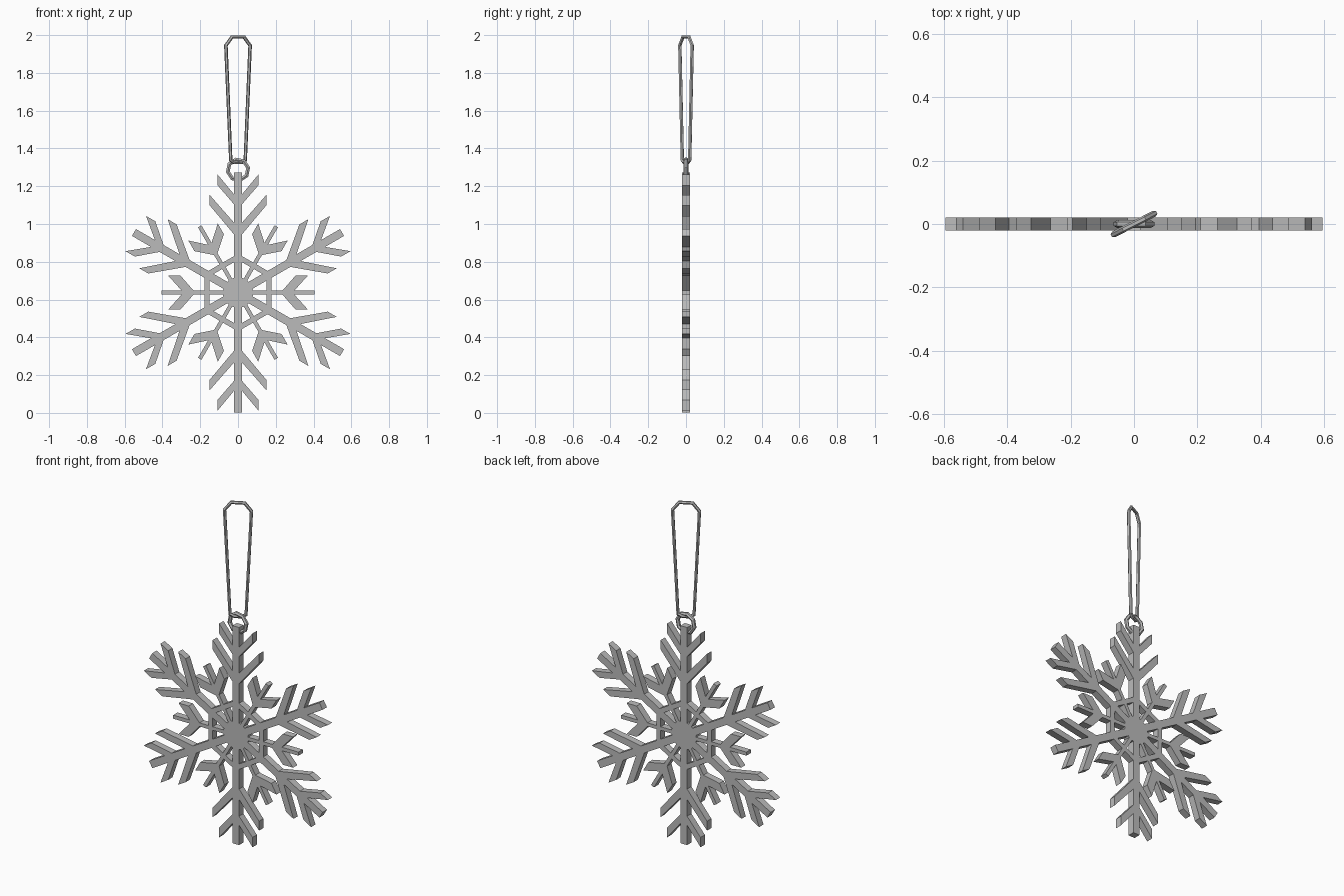
import bpy, bmesh
from math import sin, cos, pi, radians
from mathutils import Matrix, Vector

if "Cube" in bpy.data.objects:
    bpy.data.objects.remove(bpy.data.objects["Cube"])

CENTRE = 0.637
grey = bpy.data.materials.new("silver grey")
grey.use_nodes = True
tone = (0.5, 0.5, 0.5, 1)
grey.diffuse_color = tone
grey.node_tree.nodes["Principled BSDF"].inputs["Base Color"].default_value = tone


def curve_object(name, loops, dims, **settings):
    """Closed straight-edged splines, turned into one clean mesh."""
    data = bpy.data.curves.new(name, "CURVE")
    data.dimensions = dims
    for key, value in settings.items():
        setattr(data, key, value)
    for loop in loops:
        spline = data.splines.new("POLY")
        spline.points.add(len(loop) - 1)
        for point, co in zip(spline.points, loop):
            point.co = (*Vector(co).to_3d(), 1)
        spline.use_cyclic_u = True
    obj = bpy.data.objects.new(name, data)
    bpy.context.collection.objects.link(obj)
    bpy.ops.object.select_all(action="DESELECT")
    obj.select_set(True)
    bpy.context.view_layer.objects.active = obj
    bpy.ops.object.convert(target="MESH")
    obj = bpy.context.object
    bm = bmesh.new()
    bm.from_mesh(obj.data)
    bmesh.ops.remove_doubles(bm, verts=bm.verts, dist=0.0002)
    bmesh.ops.recalc_face_normals(bm, faces=bm.faces)
    for face in bm.faces:
        face.smooth = False
    bm.to_mesh(obj.data)
    bm.free()
    obj.data.materials.clear()
    obj.data.materials.append(grey)
    return obj


def turn(points, angle):
    return [Matrix.Rotation(angle, 2) @ Vector(p) for p in points]


def mirror(points):
    return [(-x, y) for x, y in reversed(points)]


# Half of a long arm, tip to root, and half of a short arm, root to tip
W, S = 0.021, 0.0105
long_arm = [(W, 0.636), (W, 0.52), (0.108, 0.625), (0.108, 0.568), (W, 0.467),
            (W, 0.37), (0.15, 0.517), (0.15, 0.462), (W, 0.308), (W, 0.193)]
short_arm = [(-S, 0.178), (-S, 0.235), (-0.09, 0.305), (-0.09, 0.37), (-S, 0.298), (-S, 0.405)]

# Opening between hub, spokes and hexagon
opening = [(W, 0.077), (W, 0.161)] + turn([(-S, 0.15), (-S, 0.08)], -pi / 6)

# Sixfold outline with twelve openings
outline, openings = [], []
half = long_arm + turn(short_arm, -pi / 6)
other = turn(mirror(half), -pi / 3)
for i in range(6):
    outline += turn(half + other, -i * pi / 3)
    openings += [turn(opening, -i * pi / 3), turn(mirror(opening), -i * pi / 3)]

snowflake = curve_object("snowflake", [outline] + openings, "2D", fill_mode="BOTH", extrude=0.02)
snowflake.data.transform(Matrix.Translation((0, 0, CENTRE)) @ Matrix.Rotation(pi / 2, 4, "X"))

# Small octagonal ring through the top arm
ring_path = [(0.055 * cos(a), 0, 1.287 + 0.055 * sin(a))
             for a in [(i + 0.25) * pi / 4 for i in range(8)]]
curve_object("hanging_ring", [ring_path], "3D", bevel_depth=0.012, bevel_resolution=1)

# Long tapered hanging loop, turned about the vertical axis
side = [(0.02, 0, 1.325), (0.043, 0, 1.338), (0.072, 0, 1.945), (0.036, 0, 1.99)]
loop_path = side + [(-x, y, z) for x, y, z in reversed(side)]
loop = curve_object("hanging_loop", [loop_path], "3D", bevel_depth=0.01, bevel_resolution=1)
loop.data.transform(Matrix.Rotation(radians(27), 4, "Z"))
